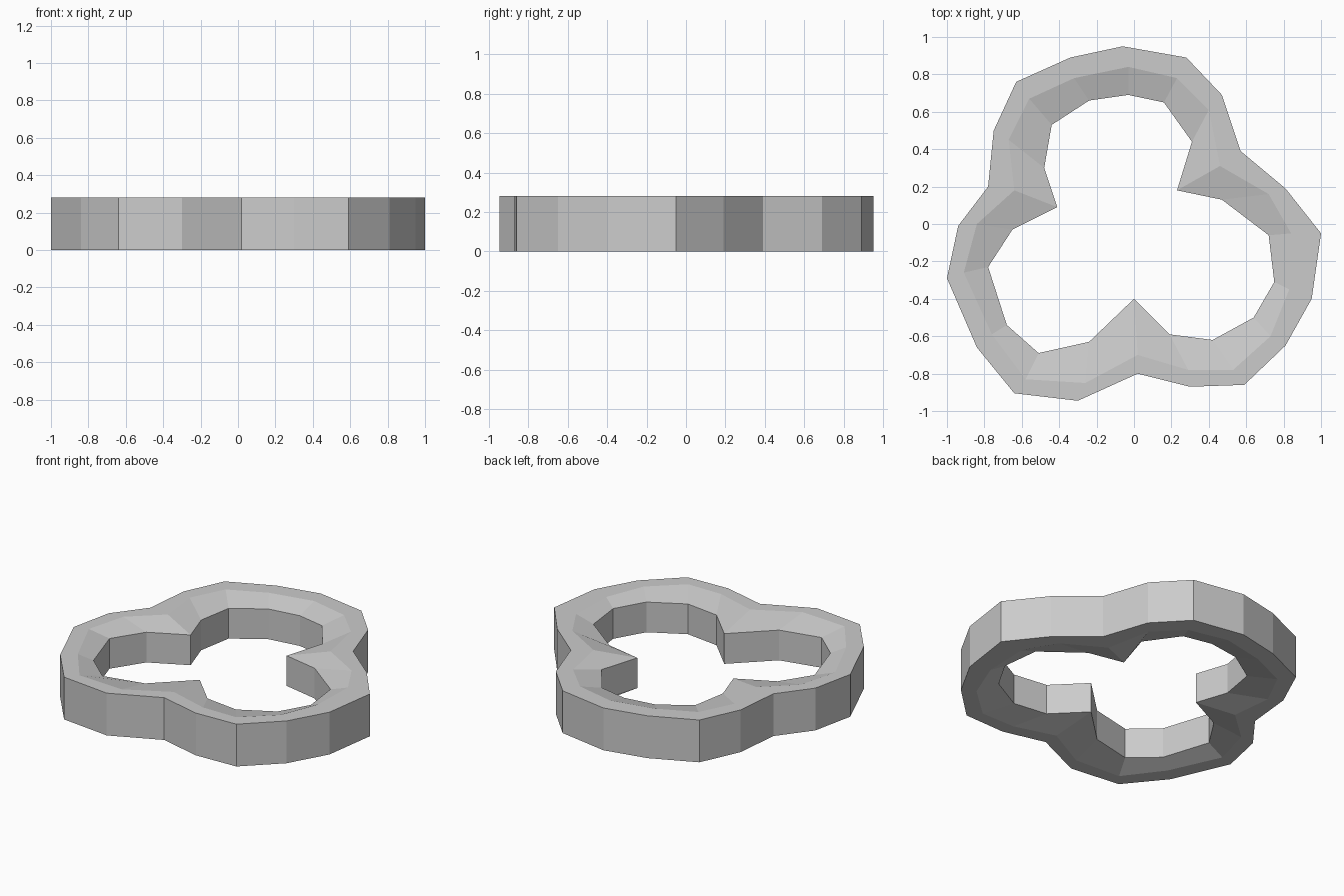
import bpy, bmesh

# Matching plan outlines of the three-lobed ring, counter-clockwise
OUTER = [(1.0, -.05), (.81, .19), (.57, .39), (.47, .69), (.28, .89), (-.06, .95), (-.34, .89),
         (-.63, .76), (-.75, .50), (-.78, .20), (-.94, -.01), (-1.0, -.29), (-.84, -.66),
         (-.64, -.905), (-.30, -.945), (.02, -.80), (.30, -.87), (.59, -.86), (.81, -.65), (.95, -.40)]
CREASE = [(.84, -.05), (.72, .16), (.46, .31), (.40, .61), (.23, .78), (-.03, .84), (-.32, .78),
          (-.56, .67), (-.67, .45), (-.64, .18), (-.84, 0), (-.91, -.26), (-.76, -.59),
          (-.58, -.83), (-.26, -.85), (.02, -.70), (.29, -.78), (.53, -.78), (.73, -.60), (.83, -.35)]
INNER = [(.72, -.06), (.47, .13), (.23, .18), (.31, .44), (.16, .65), (-.03, .69), (-.24, .66),
         (-.44, .53), (-.48, .30), (-.41, .09), (-.65, -.03), (-.78, -.23), (-.68, -.54),
         (-.51, -.69), (-.24, -.63), (0, -.40), (.19, -.59), (.42, -.62), (.64, -.50), (.75, -.31)]
HEIGHT, DROP = .28, .04

# Cross-section: flat rim, slope to a thinner inner edge, mirrored top and bottom
section = [(OUTER, 0), (OUTER, HEIGHT), (CREASE, HEIGHT),
           (INNER, HEIGHT - DROP), (INNER, DROP), (CREASE, 0)]

bm = bmesh.new()
loops = [[bm.verts.new((x, y, z)) for x, y in outline] for outline, z in section]
n = len(OUTER)
for k, a in enumerate(loops):
    b = loops[(k + 1) % len(loops)]
    for i in range(n):
        j = (i + 1) % n
        bm.faces.new((a[i], a[j], b[j], b[i]))
bmesh.ops.recalc_face_normals(bm, faces=bm.faces)

# Ring object
mesh = bpy.data.meshes.new("lobed_ring")
bm.to_mesh(mesh)
bm.free()
bpy.context.collection.objects.link(bpy.data.objects.new("lobed_ring", mesh))
